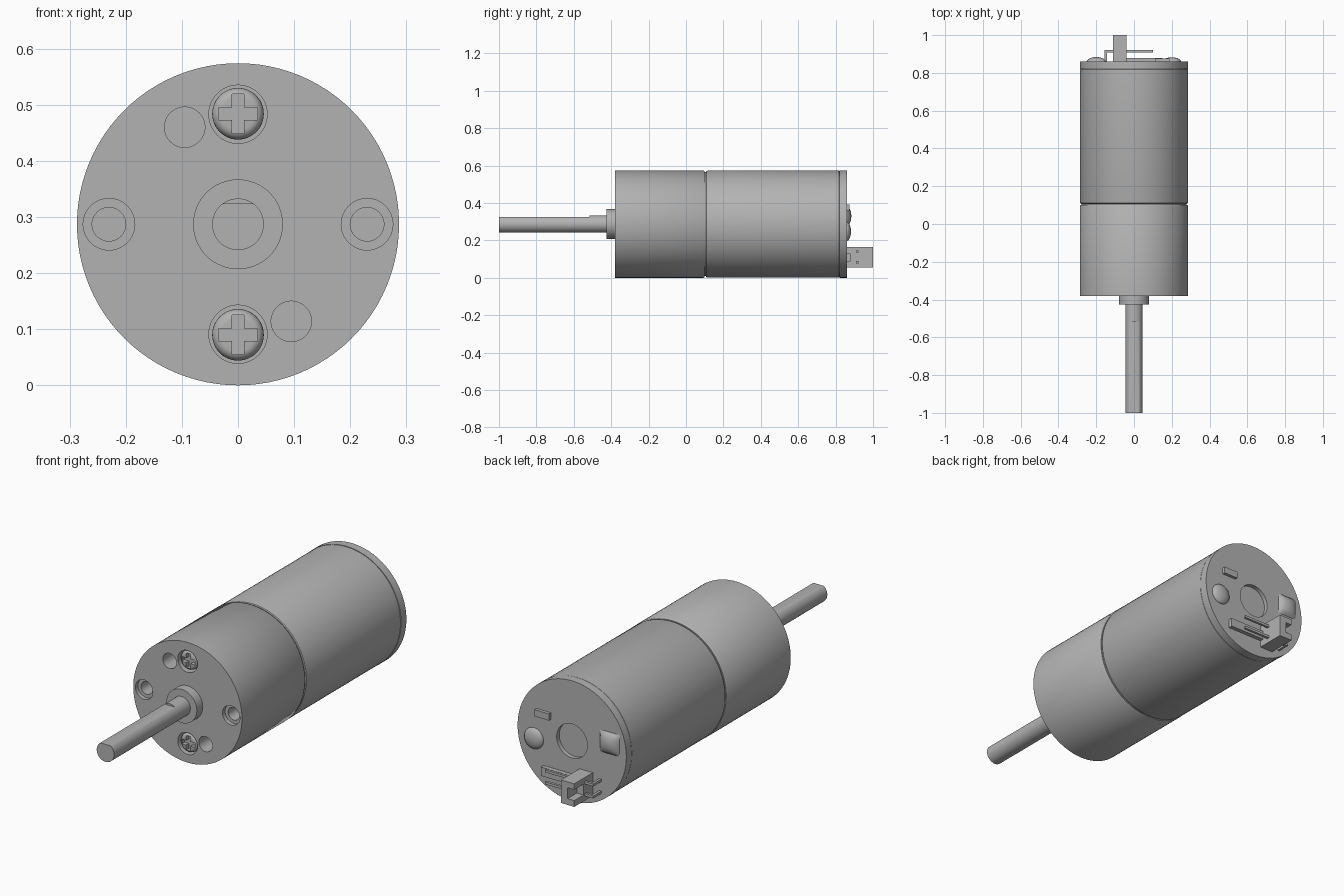
import bpy, bmesh, math
from mathutils import Vector, Matrix

cube = bpy.data.objects.get("Cube")
if cube:
    bpy.data.objects.remove(cube, do_unlink=True)

R = 0.287          # body radius, also the height of the axis
FACE = -0.38       # front plate
BACK = 0.86        # rear plate

metal = bpy.data.materials.new("plain_grey")
metal.use_nodes = True
metal.diffuse_color = (0.45, 0.45, 0.45, 1)
metal.node_tree.nodes["Principled BSDF"].inputs["Base Color"].default_value = (0.45, 0.45, 0.45, 1)


def finish(name, bm):
    bmesh.ops.recalc_face_normals(bm, faces=bm.faces)
    mesh = bpy.data.meshes.new(name)
    bm.to_mesh(mesh)
    bm.free()
    mesh.materials.append(metal)
    ob = bpy.data.objects.new(name, mesh)
    bpy.context.collection.objects.link(ob)
    return ob


def select(ob):
    bpy.ops.object.select_all(action='DESELECT')
    ob.select_set(True)
    bpy.context.view_layer.objects.active = ob


def smooth(ob):
    select(ob)
    bpy.ops.object.shade_smooth_by_angle(angle=math.radians(35))
    return ob


def lathe(name, profile, x=0, z=R, steps=48):
    """Turn a (radius, y) profile around an axis parallel to y."""
    bm = bmesh.new()
    verts = [bm.verts.new((r, y, 0)) for r, y in profile]
    edges = [bm.edges.new(pair) for pair in zip(verts, verts[1:])]
    bmesh.ops.spin(bm, geom=verts + edges, cent=(0, 0, 0), axis=(0, 1, 0),
                   angle=math.tau, steps=steps)
    bmesh.ops.remove_doubles(bm, verts=bm.verts, dist=1e-5)
    bmesh.ops.translate(bm, verts=bm.verts, vec=(x, 0, z))
    return finish(name, bm)


def rod(name, r, y0, y1, x=0, z=R, steps=48):
    return lathe(name, [(0, y0), (r, y0), (r, y1), (0, y1)], x, z, steps)


def box(name, xs, ys, zs):
    bm = bmesh.new()
    lo, hi = Vector((xs[0], ys[0], zs[0])), Vector((xs[1], ys[1], zs[1]))
    bmesh.ops.create_cube(bm, size=1, matrix=Matrix.Translation((lo + hi) / 2)
                          @ Matrix.Diagonal((*(hi - lo), 1)))
    return finish(name, bm)


def cut(ob, cutter):
    """Subtract a cutter and remove it."""
    mod = ob.modifiers.new("cut", 'BOOLEAN')
    mod.operation, mod.solver, mod.object = 'DIFFERENCE', 'EXACT', cutter
    select(ob)
    bpy.ops.object.modifier_apply(modifier=mod.name)
    bpy.data.objects.remove(cutter, do_unlink=True)


# Gearbox housing with holes in its front plate
gearbox = lathe("gearbox", [(0, FACE), (R, FACE), (R, 0.094), (R - 0.004, 0.1), (0, 0.1)], steps=96)
before = FACE - 0.05
for s in (1, -1):
    cut(gearbox, rod("screw_hole", 0.052, before, FACE + 0.045, 0, R + s * 0.196))
    cut(gearbox, rod("plain_hole", 0.036, before, FACE + 0.1, -s * 0.095, R + s * 0.173))
    cut(gearbox, lathe("stepped_hole", [(0, before), (0.046, before), (0.046, FACE + 0.02),
                                        (0.03, FACE + 0.02), (0.03, FACE + 0.1), (0, FACE + 0.1)],
                       s * 0.23))
smooth(gearbox)

# Cross-head screws sunk into the plate
for name, s in (("upper_screw", 1), ("lower_screw", -1)):
    z = R + s * 0.197
    dome = [(0, FACE + 0.005)]
    for i in range(7):
        a = math.radians(15 * i)
        dome.append((0.03 + 0.016 * math.sin(a), FACE + 0.023 - 0.018 * math.cos(a)))
    screw = lathe(name, dome + [(0.046, FACE + 0.05), (0, FACE + 0.05)], 0, z)
    for w, h in ((0.035, 0.011), (0.011, 0.035)):
        cut(screw, box("slot", (-w, w), (before, FACE + 0.025), (z - h, z + h)))
    smooth(screw)

# Motor can with rounded front edge, and the narrow neck in the groove
smooth(rod("groove_neck", R - 0.009, 0.09, 0.125, steps=96))
smooth(lathe("motor_can", [(0, 0.107), (R - 0.007, 0.107), (R - 0.003, 0.11), (R - 0.001, 0.117),
                           (R - 0.001, 0.817), (R - 0.004, 0.82), (0, 0.82)], steps=96))

# Rear plate with a round recess
smooth(lathe("rear_plate", [(0, 0.82), (R, 0.82), (R, BACK), (0.081, BACK), (0.081, BACK - 0.02),
                            (0, BACK - 0.02)], steps=96))

# Output boss and shaft with a flat
smooth(rod("shaft_boss", 0.08, FACE - 0.045, FACE + 0.01, steps=64))
shaft = rod("output_shaft", 0.046, -1, FACE)
cut(shaft, box("flat", (-0.1, 0.1), (-1.1, -0.515), (R + 0.037, R + 0.1)))
smooth(shaft)

# Small parts on the rear plate
box("chip", (0.112, 0.188), (BACK - 0.005, BACK + 0.015), (0.36, 0.392))
smooth(lathe("round_solder", [(0.05 * math.cos(a), BACK + 0.022 * math.sin(a))
                              for a in (math.radians(15 * i) for i in range(7))], 0.2, 0.247, 32))

bm = bmesh.new()
bmesh.ops.create_grid(bm, x_segments=10, y_segments=10, size=0.052)
for v in bm.verts:
    rise = (1 - (v.co.x / 0.052) ** 2) * (1 - (v.co.y / 0.052) ** 2)
    v.co.z = 0.024 * max(rise, 0) ** 0.6
bmesh.ops.rotate(bm, verts=bm.verts, cent=(0, 0, 0), matrix=Matrix.Rotation(-math.pi / 2, 3, 'X'))
bmesh.ops.translate(bm, verts=bm.verts, vec=(-0.2, BACK, 0.33))
smooth(finish("square_solder", bm))

# Plug header: notched block, flat strip and two bent pins
header = box("header_block", (-0.11, -0.04), (BACK - 0.005, 1), (0.055, 0.165))
cut(header, box("notch", (-0.2, -0.075), (0.93, 1.1), (0.085, 0.137)))
box("header_strip", (-0.06, 0.15), (BACK - 0.005, BACK + 0.02), (0.088, 0.13))
for name, z in (("lower_pin", 0.083), ("upper_pin", 0.14)):
    box(name + "_leg", (-0.155, -0.143), (BACK - 0.005, 0.921), (z - 0.006, z + 0.006))
    box(name + "_arm", (-0.15, 0.1), (0.909, 0.921), (z - 0.006, z + 0.006))
